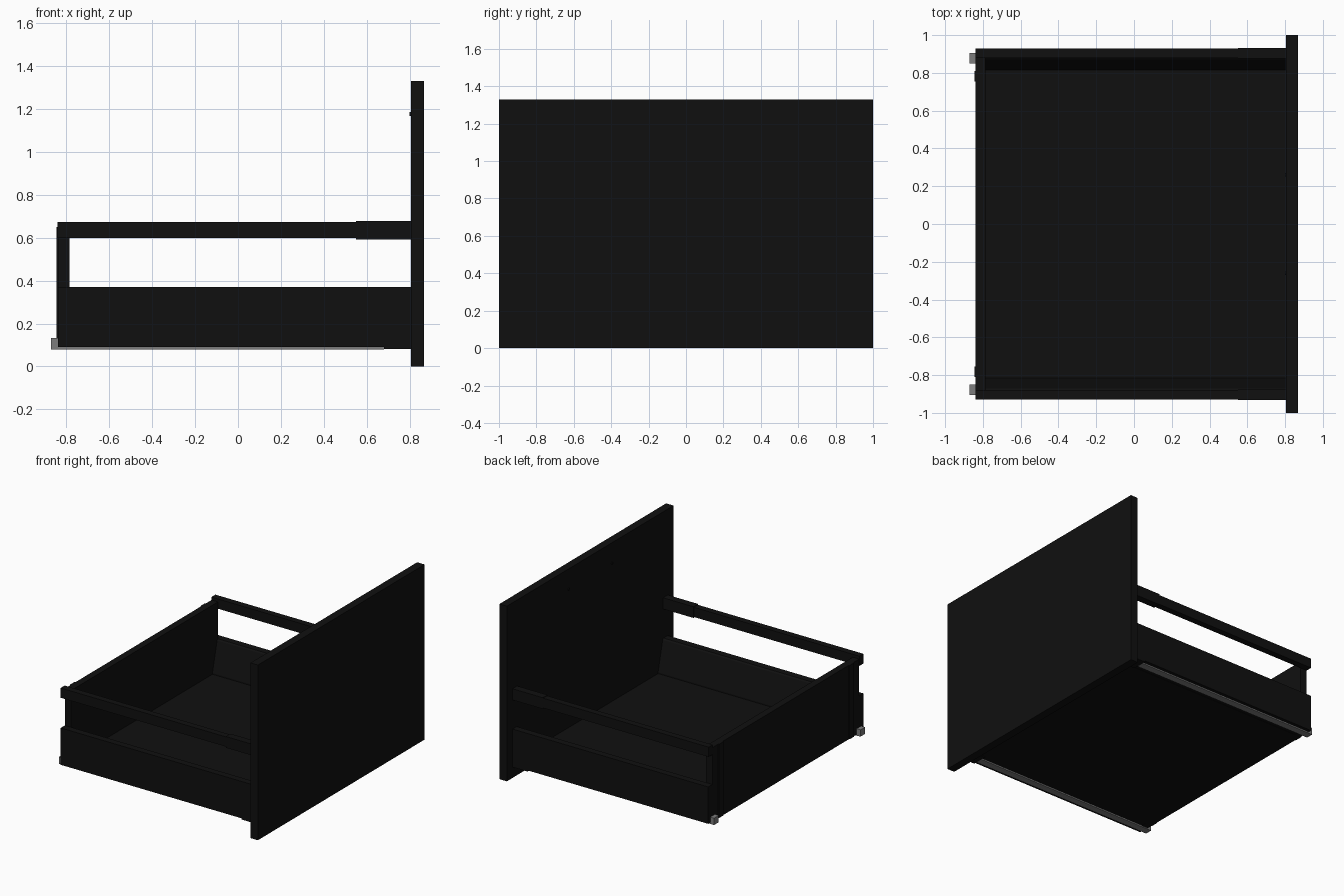
import bpy, bmesh, math

if "Cube" in bpy.data.objects:
    bpy.data.objects.remove(bpy.data.objects["Cube"])


def material(name, value):
    m = bpy.data.materials.new(name)
    m.diffuse_color = (value, value, value, 1)
    m.use_nodes = True
    m.node_tree.nodes["Principled BSDF"].inputs["Base Color"].default_value = m.diffuse_color
    return m


BLACK = material("black", 0.005)
STEEL = material("steel", 0.2)


def finish(name, bm, mat):
    bmesh.ops.recalc_face_normals(bm, faces=bm.faces)
    me = bpy.data.meshes.new(name)
    bm.to_mesh(me)
    bm.free()
    ob = bpy.data.objects.new(name, me)
    bpy.context.collection.objects.link(ob)
    me.materials.append(mat)
    return ob


def extrude_x(name, profile, x0, x1, mat=BLACK):
    """Extrude a closed (y, z) profile from x0 to x1."""
    bm = bmesh.new()
    face = bm.faces.new([bm.verts.new((x0, y, z)) for y, z in profile])
    ext = bmesh.ops.extrude_face_region(bm, geom=[face])
    for v in ext["geom"]:
        if isinstance(v, bmesh.types.BMVert):
            v.co.x = x1
    return finish(name, bm, mat)


def box(name, xs, ys, zs, mat=BLACK):
    (y0, y1), (z0, z1) = ys, zs
    return extrude_x(name, [(y0, z0), (y1, z0), (y1, z1), (y0, z1)], *xs, mat)


def mirror_y(ob):
    """Mirror a part to the other side of the drawer."""
    mod = ob.modifiers.new("mirror", "MIRROR")
    mod.use_axis = (False, True, False)
    return ob


# Tall drawer front, floor and back
box("front_panel", (0.805, 0.867), (-1, 1), (0, 1.33))
box("floor", (-0.838, 0.805), (-0.815, 0.815), (0.088, 0.125))
box("back_panel", (-0.838, -0.785), (-0.88, 0.88), (0.088, 0.65))

# Low metal sides with sloped inner faces
side = [(0.93, 0.09), (0.93, 0.37), (0.88, 0.37), (0.87, 0.36),
        (0.815, 0.135), (0.815, 0.09)]
mirror_y(extrude_x("side_wall", side, -0.838, 0.805))
mirror_y(box("side_front_foot", (0.68, 0.805), (0.815, 0.93), (0.081, 0.09)))

# Gallery rails with front sleeves
mirror_y(box("gallery_rail", (-0.84, 0.805), (0.88, 0.928), (0.598, 0.672)))
mirror_y(box("rail_sleeve", (0.55, 0.805), (0.876, 0.932), (0.592, 0.677)))

# Brackets on the back panel
mirror_y(box("back_bracket", (-0.845, -0.838), (0.755, 0.81), (0.09, 0.65)))

# Steel runners under the sides, with end blocks
mirror_y(box("runner", (-0.838, 0.68), (0.85, 0.905), (0.08, 0.092), STEEL))
mirror_y(box("runner_end", (-0.87, -0.838), (0.85, 0.905), (0.08, 0.132), STEEL))

# Small screws on the inside of the front panel
bm = bmesh.new()
bmesh.ops.create_cone(bm, cap_ends=True, segments=16, radius1=0.009,
                      radius2=0.009, depth=0.008)
screw = finish("front_screw", bm, BLACK)
for v in screw.data.vertices:
    x, y, z = v.co
    v.co = (0.803 + z, 0.26 + y, 1.175 - x)
mirror_y(screw)
